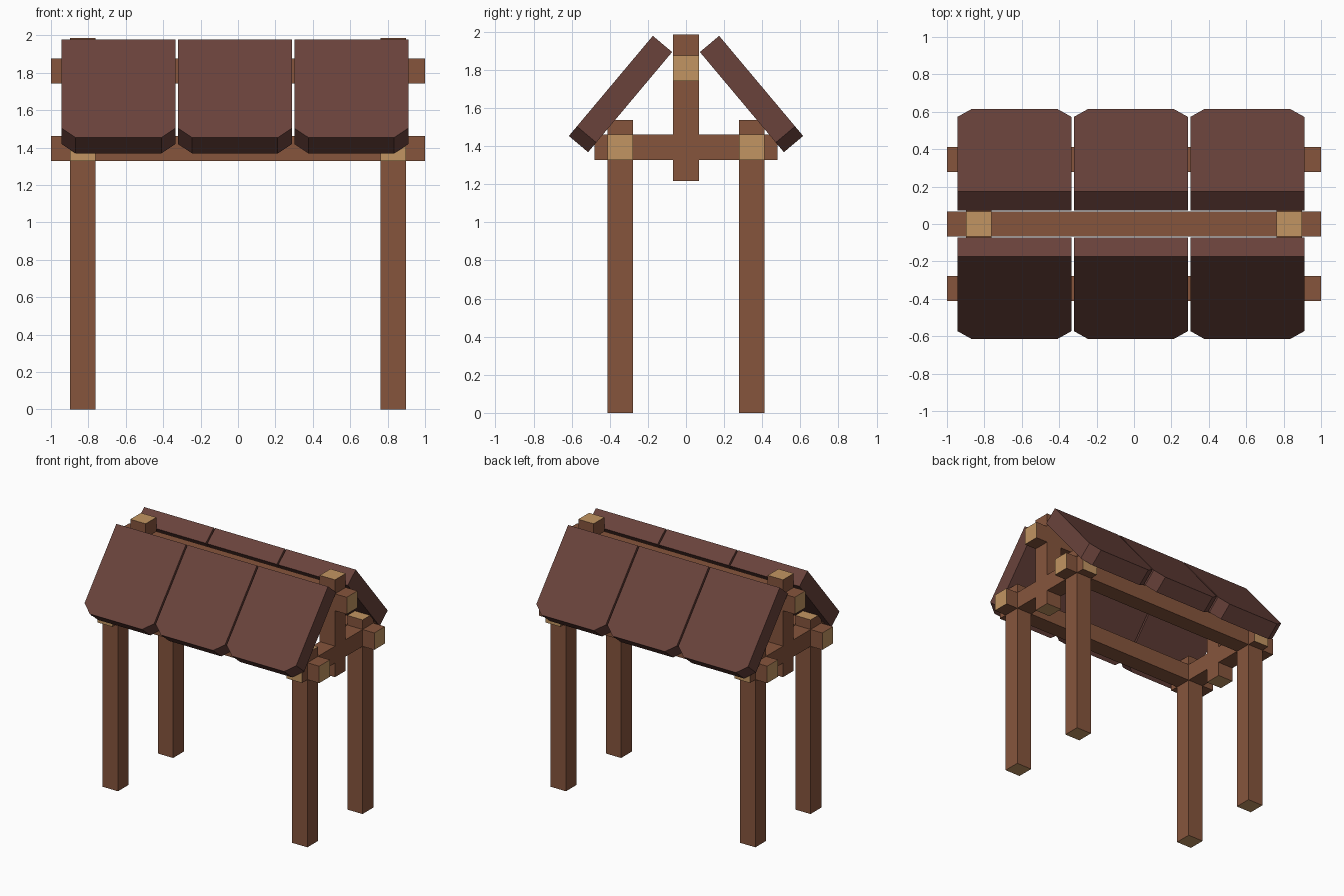
import bpy, bmesh, math
from mathutils import Vector

if "Cube" in bpy.data.objects:
    bpy.data.objects.remove(bpy.data.objects["Cube"])


def material(name, rgb):
    m = bpy.data.materials.new(name)
    m.diffuse_color = (*rgb, 1)
    m.use_nodes = True
    m.node_tree.nodes["Principled BSDF"].inputs["Base Color"].default_value = m.diffuse_color
    return m


WOOD = material("brown_wood", (0.24, 0.091, 0.046))
GRAIN = material("pale_end_grain", (0.54, 0.30, 0.122))
TILE = material("dark_red_tile", (0.142, 0.055, 0.044))


def finish(name, bm, mats):
    bmesh.ops.recalc_face_normals(bm, faces=bm.faces)
    mesh = bpy.data.meshes.new(name)
    bm.to_mesh(mesh)
    bm.free()
    for m in mats:
        mesh.materials.append(m)
    ob = bpy.data.objects.new(name, mesh)
    bpy.context.collection.objects.link(ob)
    return ob


def beam(name, axis, lo, hi):
    """Square timber with pale end grain on the two faces across its axis."""
    lo, hi = Vector(lo), Vector(hi)
    bm = bmesh.new()
    bmesh.ops.create_cube(bm, size=1)
    for v in bm.verts:
        v.co = Vector(((lo[i] + hi[i]) / 2 + v.co[i] * (hi[i] - lo[i])) for i in range(3))
    bm.normal_update()
    for f in bm.faces:
        f.material_index = 1 if abs(f.normal[axis]) > 0.9 else 0
    finish(name, bm, (WOOD, GRAIN))


H = 0.067           # half timber thickness
PX, PY = 0.83, 0.345  # post centres
Z0, Z1 = 1.328, 1.462  # frame beam heights

for sx, xn in ((-1, "left"), (1, "right")):
    x = sx * PX
    # corner posts
    for sy, yn in ((-1, "front"), (1, "back")):
        y = sy * PY
        beam(f"{yn}_{xn}_post", 2, (x - H, y - H, 0), (x + H, y + H, 1.538))
    # cross beam and king post at each end
    beam(f"{xn}_cross_beam", 1, (x - H, -0.48, Z0), (x + H, 0.48, Z1))
    beam(f"{xn}_king_post", 2, (x - H, -H, 1.216), (x + H, H, 1.987))

# long beams and ridge
for sy, yn in ((-1, "front"), (1, "back")):
    beam(f"{yn}_long_beam", 0, (-1, sy * PY - H, Z0), (1, sy * PY + H, Z1))
beam("ridge_beam", 0, (-1, -H, 1.742), (1, H, 1.876))


# roof slabs: outline in (x, distance down slope), clipped lower corners
def roof_slab(name, x0, side):
    w, length, cx, cd, thick = 0.61, 0.686, 0.076, 0.066, 0.132
    a = math.radians(50)
    down = Vector((0, side * math.cos(a), -math.sin(a)))
    inward = Vector((0, -side * math.sin(a), -math.cos(a)))
    top = Vector((x0, side * 0.174, 1.979))
    outline = [(0, 0), (w, 0), (w, length - cd), (w - cx, length),
               (cx, length), (0, length - cd)]
    bm = bmesh.new()
    face = bm.faces.new([bm.verts.new(top + Vector((u, 0, 0)) + down * d)
                         for u, d in outline])
    ext = bmesh.ops.extrude_face_region(bm, geom=[face], use_keep_orig=True)
    moved = [e for e in ext["geom"] if isinstance(e, bmesh.types.BMVert)]
    bmesh.ops.translate(bm, verts=moved, vec=inward * thick)
    finish(name, bm, (TILE,))


for side, yn in ((-1, "front"), (1, "back")):
    for i in range(3):
        roof_slab(f"{yn}_roof_slab_{i + 1}", -0.944 + 0.6225 * i, side)
